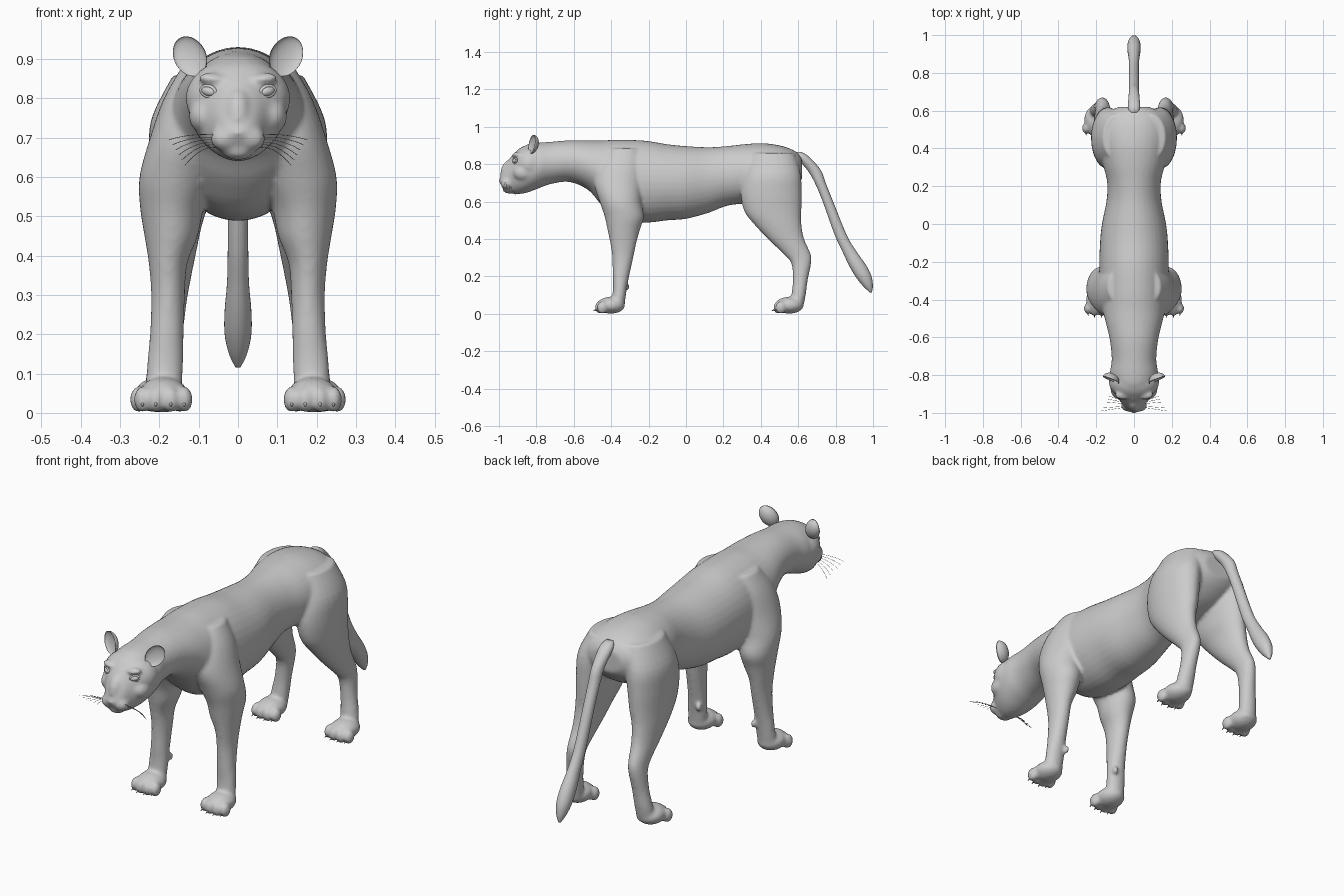
import bpy, bmesh, math
from mathutils import Matrix, Vector, Euler

if "Cube" in bpy.data.objects:
    bpy.data.objects.remove(bpy.data.objects["Cube"])


def spline(rows, steps=4):
    """Catmull-Rom interpolation of rows of numbers."""
    out = []
    for i in range(len(rows) - 1):
        p = [rows[max(0, min(len(rows) - 1, i + k))] for k in (-1, 0, 1, 2)]
        for s in range(steps):
            t = s / steps
            out.append([0.5 * (2*b + (c-a)*t + (2*a-5*b+4*c-d)*t*t + (3*b-a-3*c+d)*t**3)
                        for a, b, c, d in zip(*p)])
    return out + [list(rows[-1])]


def loft(bm, rings, n=28):
    """Skin a list of rings, each (centre, first half axis, second half axis)."""
    loops = []
    for c, u, v in rings:
        loops.append([bm.verts.new(c + u * math.cos(2*math.pi*k/n) + v * math.sin(2*math.pi*k/n))
                      for k in range(n)])
    for a, b in zip(loops, loops[1:]):
        for k in range(n):
            bm.faces.new((a[k], a[(k+1) % n], b[(k+1) % n], b[k]))
    bm.faces.new(loops[0])
    bm.faces.new(loops[-1])


def limb(bm, rows, side=1):
    """Rows of (z, x, y, half width, half depth)."""
    loft(bm, [(Vector((side*x, y, z)), Vector((rx, 0, 0)), Vector((0, ry, 0)))
              for z, x, y, rx, ry in spline(rows)])


def ball(bm, c, r, rot=(0, 0, 0)):
    m = Matrix.Translation(c) @ Euler(rot).to_matrix().to_4x4() @ Matrix.Diagonal((*r, 1))
    return bmesh.ops.create_uvsphere(bm, u_segments=24, v_segments=16, radius=1, matrix=m)["verts"]


def finish(bm, name):
    bmesh.ops.recalc_face_normals(bm, faces=bm.faces[:])
    for f in bm.faces:
        f.smooth = True
    me = bpy.data.meshes.new(name)
    bm.to_mesh(me)
    bm.free()
    ob = bpy.data.objects.new(name, me)
    bpy.context.collection.objects.link(ob)
    return ob


# Torso, neck and head: y, bottom z, top z, half width
TRUNK = [(-.99, .69, .74, .03), (-.97, .662, .785, .05), (-.94, .645, .835, .07),
         (-.90, .64, .875, .10), (-.85, .648, .905, .122), (-.79, .67, .915, .128),
         (-.72, .695, .92, .118), (-.62, .705, .928, .127), (-.52, .66, .927, .15),
         (-.45, .58, .927, .168), (-.36, .51, .931, .18), (-.22, .488, .926, .184),
         (-.1, .50, .907, .18), (0, .508, .897, .17), (.12, .54, .891, .146),
         (.22, .578, .897, .142), (.32, .59, .908, .165), (.42, .60, .912, .18),
         (.52, .63, .896, .178), (.59, .68, .866, .14), (.62, .72, .83, .08)]
# Legs: z, x, y, half width, half depth
FRONT = [(.885, .085, -.33, .055, .08), (.80, .112, -.35, .077, .12), (.70, .13, -.362, .094, .13),
         (.60, .155, -.35, .096, .112), (.52, .168, -.33, .081, .105), (.45, .17, -.333, .068, .087),
         (.38, .178, -.335, .049, .07), (.30, .178, -.338, .043, .056), (.20, .181, -.348, .043, .044),
         (.13, .185, -.354, .046, .037), (.04, .19, -.365, .046, .036)]
REAR = [(.86, .09, .46, .075, .12), (.75, .128, .46, .092, .153), (.65, .14, .455, .087, .163),
        (.55, .146, .464, .077, .153), (.48, .155, .49, .064, .127), (.40, .16, .535, .052, .097),
        (.32, .165, .594, .041, .073), (.27, .17, .616, .038, .053), (.18, .18, .611, .038, .04),
        (.10, .19, .602, .043, .038), (.03, .195, .592, .042, .034)]
PAWS = [(.19, -.402), (.20, .552)]
TOES = [(-.053, -.045), (-.019, -.056), (.019, -.056), (.053, -.045)]

bm = bmesh.new()
loft(bm, [(Vector((0, y, (a+b)/2)), Vector((w, 0, 0)), Vector((0, 0, (b-a)/2)))
          for y, a, b, w in spline(TRUNK)], 36)
ball(bm, (0, -.835, .80), (.134, .10, .102))         # skull
ball(bm, (0, -.945, .765), (.036, .045, .065), (-.35, 0, 0))  # nose bridge
ball(bm, (0, -.945, .667), (.042, .036, .024))       # chin
ball(bm, (0, -.986, .712), (.03, .015, .016))        # nose
for s in (-1, 1):
    ball(bm, (s*.032, -.957, .698), (.038, .036, .033))          # muzzle pad
    ball(bm, (s*.085, -.87, .755), (.04, .055, .045))            # cheek
    ball(bm, (s*.06, -.905, .848), (.042, .025, .016), (0, s*-.15, 0))  # brow
    limb(bm, FRONT, s)
    limb(bm, REAR, s)
    ball(bm, (s*.15, -.315, .145), (.013, .014, .02))            # dew claw pad
    for px, py in PAWS:
        ball(bm, (s*px, py, .046), (.064, .076, .045))
        for dx, dy in TOES:
            ball(bm, (s*(px+dx), py+dy, .034), (.022, .03, .034))
body = finish(bm, "body")

# Fuse the parts into one soft skin
mod = body.modifiers.new("fuse", 'REMESH')
mod.mode = 'VOXEL'
mod.voxel_size = .008
mod.use_smooth_shade = True
mod = body.modifiers.new("soften", 'SMOOTH')
mod.factor = .5
mod.iterations = 7
bpy.context.view_layer.objects.active = body
body.select_set(True)
bpy.ops.object.convert(target='MESH')
body.select_set(False)
bpy.context.view_layer.update()

# Tail with a thickened tip
bm = bmesh.new()
limb(bm, [(.865, 0, .60, .018, .018), (.84, 0, .622, .032, .036), (.77, 0, .684, .028, .036),
          (.70, 0, .718, .027, .029), (.60, 0, .759, .026, .028), (.42, 0, .828, .026, .032),
          (.33, 0, .876, .028, .038), (.26, 0, .917, .034, .046), (.20, 0, .949, .034, .043),
          (.15, 0, .972, .023, .027), (.115, 0, .988, .006, .006)])
finish(bm, "tail")

for s, label in ((-1, "right"), (1, "left")):
    # Cupped ear: the front half of a ball is folded inwards
    bm = bmesh.new()
    for v in ball(bm, (0, 0, 0), (.042, .036, .055)):
        if v.co.y < 0:
            v.co.y *= -.45
    bm.transform(Matrix.Translation((s*.123, -.825, .907))
                 @ Euler((-.12, s*.6, s*.3)).to_matrix().to_4x4())
    finish(bm, label + "_ear")

    # Eye with a rim of lids, set on the face
    hit, loc, nor, idx = body.ray_cast(Vector((s*.075, -2, .818)), Vector((0, 1, 0)))
    y = loc.y if hit else -.92
    bm = bmesh.new()
    ball(bm, (0, 0, 0), (.02, .011, .012))
    n = 20
    lid = [[bm.verts.new(((.021+.005*math.cos(b))*math.cos(a), .005*math.sin(b),
                          (.013+.005*math.cos(b))*math.sin(a)))
            for b in [2*math.pi*j/8 for j in range(8)]]
           for a in [2*math.pi*k/n for k in range(n)]]
    for k in range(n):
        p, q = lid[k], lid[(k+1) % n]
        for j in range(8):
            bm.faces.new((p[j], p[(j+1) % 8], q[(j+1) % 8], q[j]))
    bm.transform(Matrix.Translation((s*.075, y, .818))
                 @ Euler((0, s*-.25, s*.5)).to_matrix().to_4x4())
    finish(bm, label + "_eye")

    # Claws
    bm = bmesh.new()
    for px, py in PAWS:
        for dx, dy in TOES:
            bmesh.ops.create_cone(bm, cap_ends=True, segments=8, radius1=.007, radius2=.001, depth=.03,
                                  matrix=Matrix.Translation((s*(px+dx), py+dy-.025, .022))
                                  @ Matrix.Rotation(math.radians(115), 4, 'X'))
    finish(bm, label + "_claws")

    # Whiskers
    cu = bpy.data.curves.new(label + "_whiskers", 'CURVE')
    cu.dimensions = '3D'
    cu.bevel_depth = .0008
    cu.bevel_resolution = 0
    for k in range(6):
        sp = cu.splines.new('POLY')
        sp.points.add(6)
        for i, pt in enumerate(sp.points):
            t = i / 6
            pt.co = (s*(.045 + (.13 - .008*k)*t), -.97 + .006*k + (.01*k - .02)*t,
                     .705 - .006*k + .02*t - (.03 + .007*k)*t*t, 1)
    bpy.context.collection.objects.link(bpy.data.objects.new(label + "_whiskers", cu))
